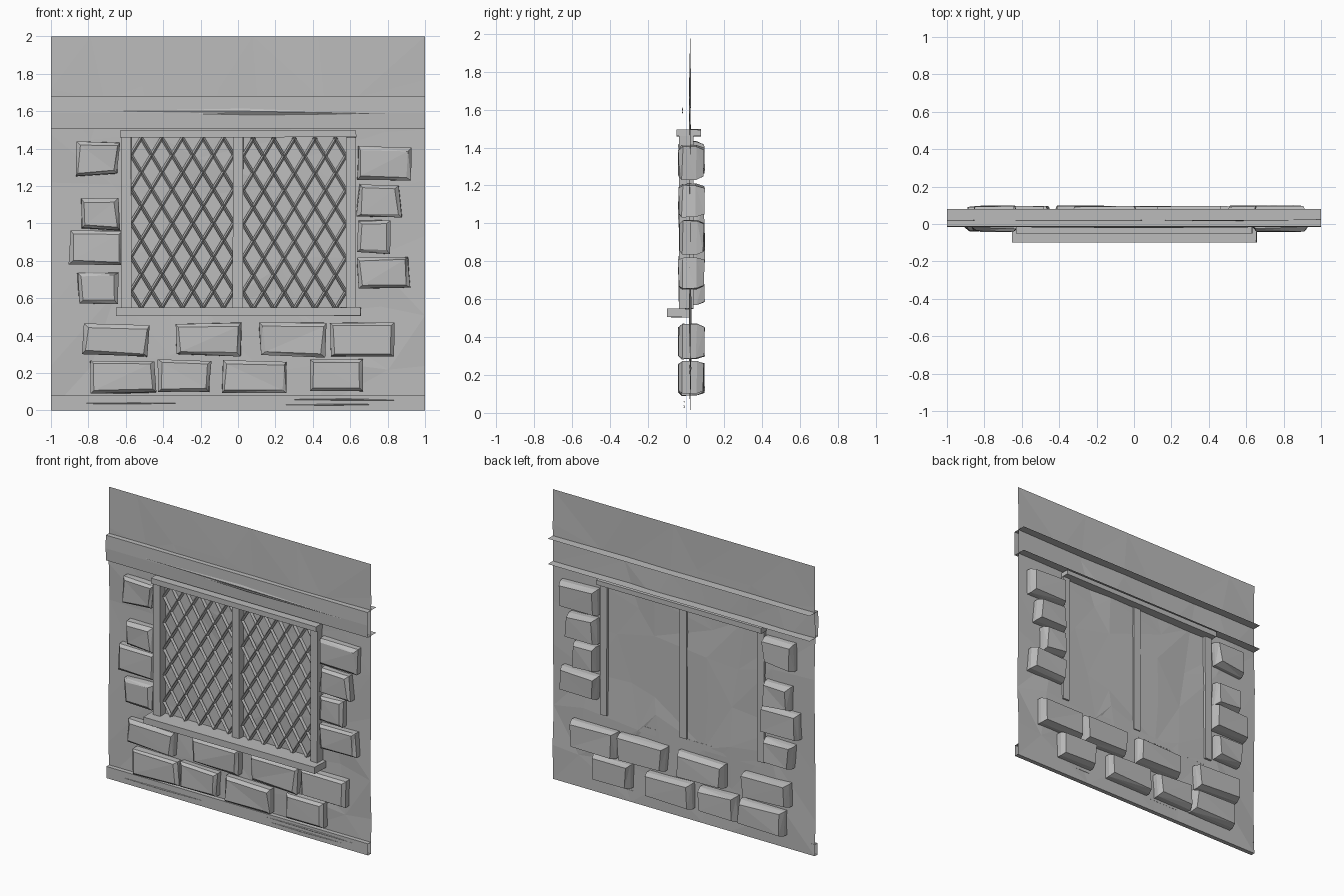
import bpy, bmesh, random
from mathutils import Vector, noise

random.seed(4)
if "Cube" in bpy.data.objects:
    bpy.data.objects.remove(bpy.data.objects["Cube"])

GREY = (0.5, 0.5, 0.5, 1)
stone_grey = bpy.data.materials.new("stone_grey")
stone_grey.use_nodes = True
stone_grey.diffuse_color = GREY
stone_grey.node_tree.nodes["Principled BSDF"].inputs["Base Color"].default_value = GREY


def jit(a):
    return random.uniform(-a, a)


def finish(name, bm, recalc=True):
    """Turn a bmesh into a flat shaded object."""
    if recalc:
        bmesh.ops.recalc_face_normals(bm, faces=bm.faces)
    me = bpy.data.meshes.new(name)
    bm.to_mesh(me)
    bm.free()
    me.materials.append(stone_grey)
    ob = bpy.data.objects.new(name, me)
    bpy.context.collection.objects.link(ob)
    return ob


def loft(bm, rings):
    """Skin matching rings of points and cap both ends."""
    loops = [[bm.verts.new(p) for p in ring] for ring in rings]
    n = len(loops[0])
    for a, b in zip(loops, loops[1:]):
        for i in range(n):
            j = (i + 1) % n
            bm.faces.new((a[i], a[j], b[j], b[i]))
    bm.faces.new(loops[0])
    bm.faces.new(loops[-1])


def board(name, x, y, z, wobble=0.002):
    """Hand-cut plank: a box with slightly uneven corners."""
    bm = bmesh.new()
    loft(bm, [[(a + jit(wobble), b, c + jit(wobble))
               for a, c in ((x[0], z[0]), (x[1], z[0]), (x[1], z[1]), (x[0], z[1]))]
              for b in y])
    return finish(name, bm)


def strip(name, profile):
    """Open sheet extruded across the whole width from a (y, z) profile."""
    bm = bmesh.new()
    cols = [[bm.verts.new((x, y, z)) for y, z in profile] for x in (-1, 1)]
    for i in range(len(profile) - 1):
        bm.faces.new((cols[0][i], cols[1][i], cols[1][i + 1], cols[0][i + 1]))
    return finish(name, bm, False)


# Plaster wall: a thin uneven sheet
bm = bmesh.new()
N = 7
grid = [[None] * (N + 1) for _ in range(N + 1)]
for i in range(N + 1):
    for j in range(N + 1):
        x, z = 2 * i / N - 1, 2 * j / N
        y = 0.022
        if 0 < i < N:
            x += jit(0.09)
        if 0 < j < N:
            z += jit(0.09)
            y += jit(0.008)
        grid[i][j] = bm.verts.new((x, y, z))
for i in range(N):
    for j in range(N):
        a, b = grid[i][j], grid[i + 1][j]
        c, d = grid[i + 1][j + 1], grid[i][j + 1]
        tris = ((a, b, c), (a, c, d)) if random.random() < 0.5 else ((a, b, d), (b, c, d))
        for t in tris:
            bm.faces.new(t)
finish("plaster_wall", bm, False)

# Timber beam (open at the back) and base plinth
strip("timber_beam", [(0.08, 1.505), (-0.012, 1.505), (-0.016, 1.59), (-0.014, 1.68), (0.08, 1.68)])
strip("base_plinth", [(0.022, 0), (-0.008, 0), (-0.008, 0.08), (0.022, 0.08)])


# Wood grain: long thin raised splinters
def splinter(name, x0, x1, z, y, h):
    bm = bmesh.new()
    mid = x0 + (x1 - x0) * random.uniform(0.3, 0.7)
    base = [bm.verts.new(p) for p in ((x0, y, z), (mid, y, z - h), (x1, y, z + jit(h)), (mid, y, z + h))]
    tip = bm.verts.new((mid, y - 0.006, z))
    for k in range(4):
        bm.faces.new((base[k], base[(k + 1) % 4], tip))
    finish(name, bm)


splinter("beam_grain", -0.72, 0.75, 1.6, -0.016, 0.014)
splinter("beam_grain", -0.3, 0.95, 1.585, -0.015, 0.01)
splinter("plinth_grain", -0.9, -0.25, 0.037, -0.008, 0.004)
splinter("plinth_grain", 0.22, 0.88, 0.058, -0.008, 0.005)
splinter("plinth_grain", 0.25, 0.8, 0.03, -0.008, 0.004)

# Window frame
Z0, Z1 = 0.55, 1.46
board("window_lintel", (-0.63, 0.632), (-0.05, 0.08), (Z1, 1.495))
board("window_sill", (-0.652, 0.655), (-0.1, 0.025), (0.505, Z0))
board("right_jamb", (-0.625, -0.57), (-0.036, 0.04), (Z0, Z1))
board("left_jamb", (0.577, 0.63), (-0.036, 0.04), (Z0, Z1))
board("centre_mullion", (-0.027, 0.027), (-0.024, 0.032), (Z0, Z1))


# Diamond lattice: ridged bars clipped to each panel
def lattice(name, x0, x1, step=0.11, slope=1.65, half=0.009):
    bm = bmesh.new()
    rise = step * slope
    count = int((Z1 - Z0) / rise + (x1 - x0) / step) + 2
    for s in (1, -1):
        for k in range(count):
            # distance is measured from the corner where this family begins
            off = (k + 0.5) * rise - (x1 - x0) * slope
            lo, hi = max(0, -off / slope), min(x1 - x0, (Z1 - Z0 - off) / slope)
            if hi - lo < 0.01:
                continue
            ends = []
            for t in (lo, hi):
                x = x0 + t if s > 0 else x1 - t
                ends.append(Vector((x, 0, Z0 + off + slope * t)))
            d = (ends[1] - ends[0]).normalized()
            side = Vector((-d.z, 0, d.x)) * half
            back, ridge = Vector((0, 0.012, 0)), Vector((0, -0.006 - 0.002 * s, 0))
            loft(bm, [[e + side + back, e + ridge, e - side + back] for e in ends])
    finish(name, bm)


lattice("right_lattice", -0.573, -0.022)
lattice("left_lattice", 0.022, 0.58)


# Rough stones set through the wall: rings from front to back
def stone(x, w, z, h=0.175):
    bm = bmesh.new()
    skew = [(jit(0.012), jit(0.01)) for _ in range(4)]
    rings = []
    for y, inset in ((-0.038, 0.02), (-0.02, 0.003), (0.055, 0.003), (0.095, 0.018)):
        ring = []
        for (cx, cz), (sx, sz) in zip(((0, 0), (1, 0), (1, 1), (0, 1)), skew):
            ring.append((x + (w - inset if cx else inset) + sx * 0.8 + jit(0.005),
                         y + jit(0.005),
                         z + (h - inset if cz else inset) + sz * 0.8 + jit(0.004)))
        rings.append(ring)
    loft(bm, rings)
    bmesh.ops.triangulate(bm, faces=bm.faces)
    finish("wall_stone", bm)


# Stones beside the window: (x, width, z)
for x, w, z in ((-0.87, 0.235, 1.255), (-0.85, 0.215, 0.965), (-0.905, 0.28, 0.78), (-0.855, 0.225, 0.565),
                (0.637, 0.28, 1.235), (0.64, 0.23, 1.035), (0.64, 0.185, 0.835), (0.64, 0.28, 0.65)):
    stone(x, w, z)

# Two courses below the window: (x, width)
courses = {0.29: ((-0.825, 0.35), (-0.34, 0.355), (0.115, 0.355), (0.49, 0.35)),
           0.095: ((-0.8, 0.36), (-0.42, 0.275), (-0.085, 0.35), (0.385, 0.28))}
for z, row in courses.items():
    for x, w in row:
        stone(x, w, z)
